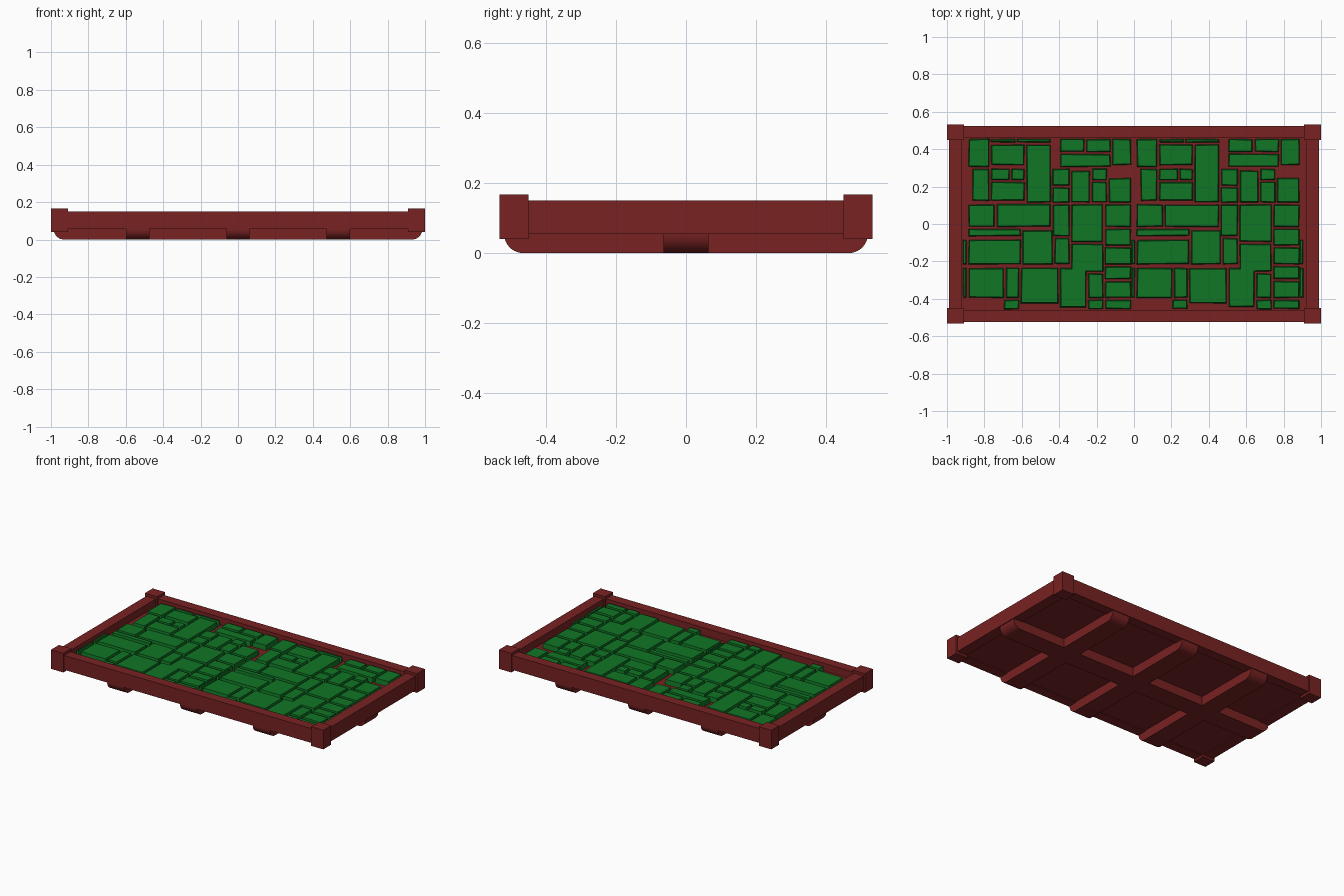
import bpy, bmesh, math, random
from mathutils import Vector

random.seed(4)
if "Cube" in bpy.data.objects:
    bpy.data.objects.remove(bpy.data.objects["Cube"], do_unlink=True)


def material(name, rgb):
    mat = bpy.data.materials.new(name)
    mat.use_nodes = True
    mat.diffuse_color = (*rgb, 1)
    mat.node_tree.nodes["Principled BSDF"].inputs["Base Color"].default_value = (*rgb, 1)
    return mat


red = material("dark red", (0.19, 0.016, 0.016))
green = material("stone green", (0.005, 0.18, 0.018))


def finish(name, bm, mat):
    bmesh.ops.recalc_face_normals(bm, faces=bm.faces)
    mesh = bpy.data.meshes.new(name)
    bm.to_mesh(mesh)
    bm.free()
    mesh.materials.append(mat)
    obj = bpy.data.objects.new(name, mesh)
    bpy.context.collection.objects.link(obj)
    return obj


def box(name, low, high, mat):
    low, high = Vector(low), Vector(high)
    bm = bmesh.new()
    bmesh.ops.create_cube(bm, size=1)
    for v in bm.verts:
        v.co = (low + high) / 2 + v.co * (high - low)
    return finish(name, bm, mat)


# Floor plate, side rails and corner posts
OUT_X, OUT_Y, IN_X, IN_Y = 0.99, 0.525, 0.92, 0.46
box("floor_plate", (-IN_X - 0.02, -IN_Y - 0.02, 0.06), (IN_X + 0.02, IN_Y + 0.02, 0.1), red)
for side, word in ((-1, "front"), (1, "back")):
    y0, y1 = sorted((side * IN_Y, side * OUT_Y))
    box(word + "_rail", (-OUT_X, y0, 0.055), (OUT_X, y1, 0.15), red)
for side, word in ((-1, "right"), (1, "left")):
    x0, x1 = sorted((side * IN_X, side * OUT_X))
    box(word + "_rail", (x0, -OUT_Y, 0.055), (x1, OUT_Y, 0.15), red)
    for end, place in ((-1, "front"), (1, "back")):
        a, b = sorted((side * 0.91, side))
        c, d = sorted((end * 0.45, end * 0.533))
        box(f"{place}_{word}_post", (a, c, 0.04), (b, d, 0.167), red)


# Underside beams: a profile with rounded lower ends, extruded across the width
def beam(name, half, width, along_x, offset=0):
    radius, steps = 0.055, 10
    arc = [(half - radius + radius * math.cos(t), radius - radius * math.sin(t))
           for t in (math.pi / 2 * i / steps for i in range(steps + 1))]
    outline = [(half, 0.07)] + arc
    outline += [(-a, z) for a, z in reversed(outline)]
    bm = bmesh.new()
    place = lambda a, w, z: (a, w + offset, z) if along_x else (w + offset, a, z)
    face = bm.faces.new([bm.verts.new(place(a, -width / 2, z)) for a, z in outline])
    made = bmesh.ops.extrude_face_region(bm, geom=[face])["geom"]
    shift = (0, width, 0) if along_x else (width, 0, 0)
    bmesh.ops.translate(bm, vec=shift, verts=[g for g in made if isinstance(g, bmesh.types.BMVert)])
    obj = finish(name, bm, red)
    bpy.ops.object.select_all(action="DESELECT")
    obj.select_set(True)
    bpy.context.view_layer.objects.active = obj
    bpy.ops.object.shade_smooth_by_angle(angle=math.radians(35))


beam("long_beam", 0.985, 0.13, True)
for x, word in ((-0.535, "right"), (0, "middle"), (0.535, "left")):
    beam(word + "_cross_beam", 0.52, 0.125, False, x)

# Paving runs in hundredths: bottom, top, then the joints from left to right
RUNS = [
    (0, 6, 22, 31), (0, 6, 67, 76, 91), (6, 23, 0, 3, 23, 31), (3, 23, 31, 52),
    (1, 23, 52, 67), (6, 20, 67, 76), (6, 16, 76, 91), (16, 24, 76, 91),
    (24, 38, 0, 3, 32), (24, 43, 32, 49), (24, 39, 49, 58), (20, 36, 58, 76),
    (24, 34, 76, 91), (34, 44, 76, 91), (39, 44, 3, 32),
    (44, 57, 3, 18, 48), (39, 57, 48, 58), (36, 57, 58, 76), (44, 57, 76, 91),
    (58, 76, 5, 15), (58, 69, 15, 34), (69, 76, 15, 26, 34), (57, 89, 34, 48),
    (57, 66, 48, 58), (66, 76, 48, 58), (57, 75, 58, 69), (57, 69, 69, 78),
    (69, 76, 69, 78), (57, 71, 78, 91),
    (76, 92, 3, 15), (77, 89, 15, 34), (89, 92, 15, 29, 48), (84, 92, 52, 66, 80),
    (76, 84, 52, 80), (77, 92, 80, 91),
]


def add_stone(bm, x0, x1, y0, y1):
    # Slightly uneven block with sloping sides
    corners = [(x0, y0, 1, 1), (x1, y0, -1, 1), (x1, y1, -1, -1), (x0, y1, 1, -1)]
    rings = [[], []]
    for x, y, dx, dy in corners:
        jx, jy = random.uniform(0, 0.004), random.uniform(0, 0.004)
        for ring, inset, z in ((rings[0], 0.003, 0.095), (rings[1], 0.008, 0.132)):
            ring.append(bm.verts.new((x + dx * (inset + jx), y + dy * (inset + jy), z)))
    low, high = rings
    bm.faces.new(high)
    bm.faces.new(low[::-1])
    for i in range(4):
        j = (i + 1) % 4
        bm.faces.new((low[i], low[j], high[j], high[i]))


# Paving stones: the pattern repeats along the floor, trimmed at the rails
paving = bmesh.new()
for repeat in range(3):
    shift = repeat * 0.9 - IN_X
    for bottom, top, *joints in RUNS:
        for left, right in zip(joints, joints[1:]):
            x0 = left / 100 + shift
            x1 = min(right / 100 + shift, IN_X)
            if x1 - x0 > 0.025:
                add_stone(paving, x0, x1, bottom / 100 - IN_Y, top / 100 - IN_Y)
finish("paving_stones", paving, green)
